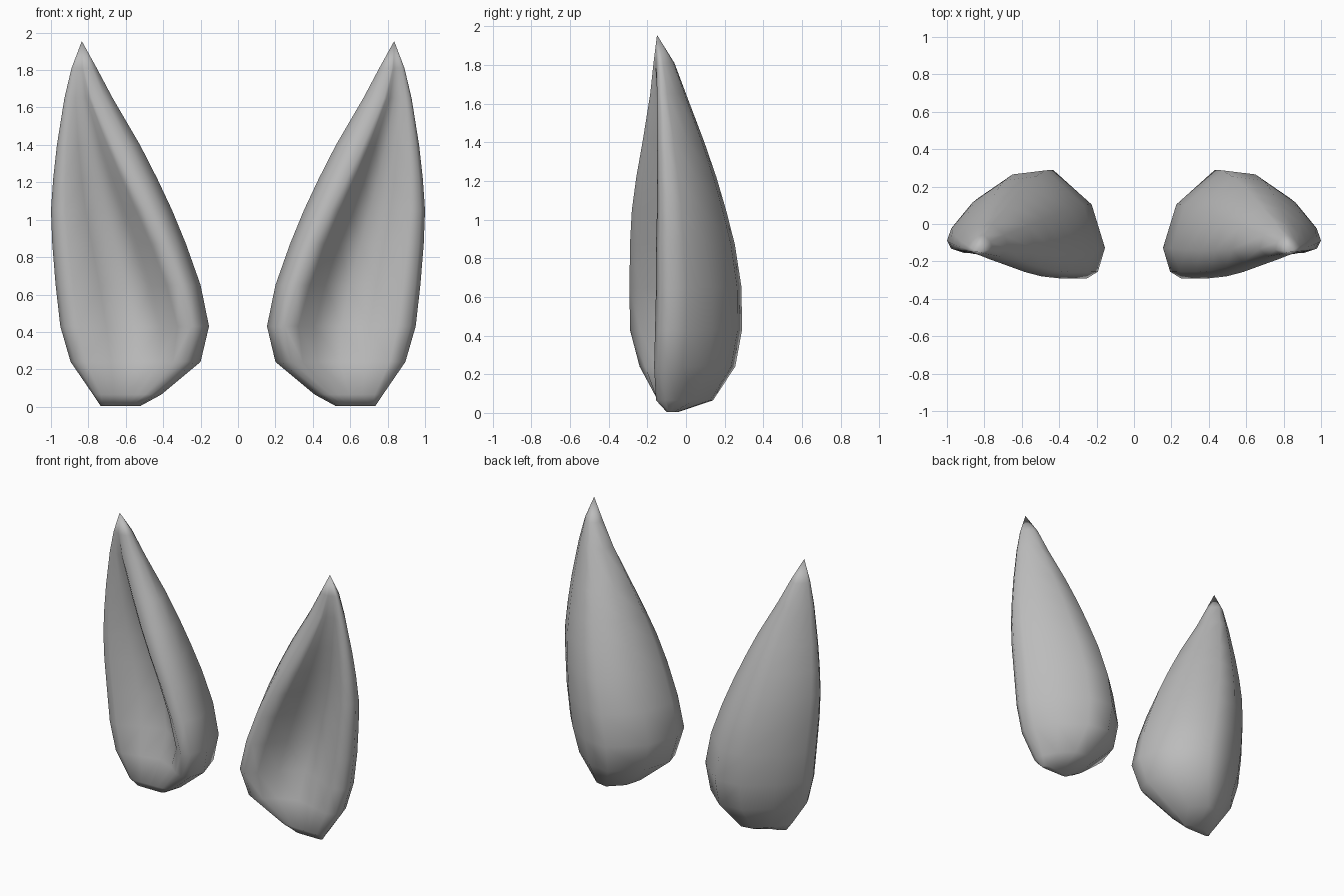
import bpy, bmesh

cube = bpy.data.objects.get("Cube")
if cube:
    bpy.data.objects.remove(cube, do_unlink=True)

grey = bpy.data.materials.new("plain grey")
grey.use_nodes = True
colour = (0.5, 0.5, 0.5, 1)
grey.diffuse_color = colour
grey.node_tree.nodes["Principled BSDF"].inputs["Base Color"].default_value = colour

# z, inner x, outer x, outer rim y, inner rim y, back y, hollow y, inner rim position across
SECTIONS = [
    (0.005, 0.52, 0.735, -0.10, -0.10, -0.04, -0.10, 0.15),
    (0.065, 0.41, 0.775, -0.155, -0.145, 0.14, -0.15, 0.15),
    (0.24, 0.20, 0.895, -0.165, -0.24, 0.255, -0.10, 0.12),
    (0.43, 0.155, 0.95, -0.16, -0.29, 0.29, -0.03, 0.12),
    (0.65, 0.20, 0.975, -0.155, -0.292, 0.287, 0.00, 0.15),
    (0.87, 0.278, 0.993, -0.155, -0.29, 0.253, -0.01, 0.18),
    (1.05, 0.352, 1.00, -0.15, -0.28, 0.207, -0.03, 0.22),
    (1.22, 0.432, 0.988, -0.15, -0.257, 0.157, -0.06, 0.27),
    (1.40, 0.524, 0.968, -0.15, -0.225, 0.095, -0.095, 0.33),
    (1.65, 0.67, 0.928, -0.15, -0.185, 0.00, -0.145, 0.43),
    (1.81, 0.755, 0.89, -0.15, -0.168, -0.06, -0.16, 0.50),
]
TIP = (0.835, -0.15, 1.955)


def mix(a, b, t):
    return a + (b - a) * t


def ring(xi, xo, yo, yi, yb, yv, tc):
    """Cross-section: outer rim, hollow front, inner rim, rounded back."""
    tv = 0.44 + 0.5 * tc
    pts = [
        (1.0, mix(yo, yb, 0.17)), (0.965, mix(yo, yb, 0.05)), (0.88, yo),
        (mix(tv, 0.88, 0.5), mix(yo, yv, 0.55)), (tv, yv),
        (mix(tc, tv, 0.53), mix(yi, yv, 0.62)), (mix(tc, tv, 0.24), mix(yi, yv, 0.2)),
        (tc, yi), (0.4 * tc, mix(yi, yb, 0.06)), (0.0, mix(yi, yb, 0.28)),
        (0.09, mix(yi, yb, 0.68)), (0.35, yb), (0.58, mix(yo, yb, 0.95)),
        (0.82, mix(yo, yb, 0.66)), (0.965, mix(yo, yb, 0.35)),
    ]
    return [(mix(xi, xo, t), y) for t, y in pts]


def build_ear(name, side):
    bm = bmesh.new()
    rings = [[bm.verts.new((side * x, y, s[0])) for x, y in ring(*s[1:])]
             for s in SECTIONS]
    n = len(rings[0])
    # Skin between sections
    for a, b in zip(rings, rings[1:]):
        for i in range(n):
            j = (i + 1) % n
            bm.faces.new((a[i], a[j], b[j], b[i]))
    # Pointed tip and closed base
    tip = bm.verts.new((side * TIP[0], TIP[1], TIP[2]))
    for i in range(n):
        bm.faces.new((rings[-1][i], rings[-1][(i + 1) % n], tip))
    bm.faces.new(rings[0])
    bmesh.ops.recalc_face_normals(bm, faces=bm.faces)
    mesh = bpy.data.meshes.new(name)
    bm.to_mesh(mesh)
    bm.free()
    for p in mesh.polygons:
        p.use_smooth = True
    mesh.materials.append(grey)
    obj = bpy.data.objects.new(name, mesh)
    bpy.context.collection.objects.link(obj)


build_ear("left_ear", 1)
build_ear("right_ear", -1)
